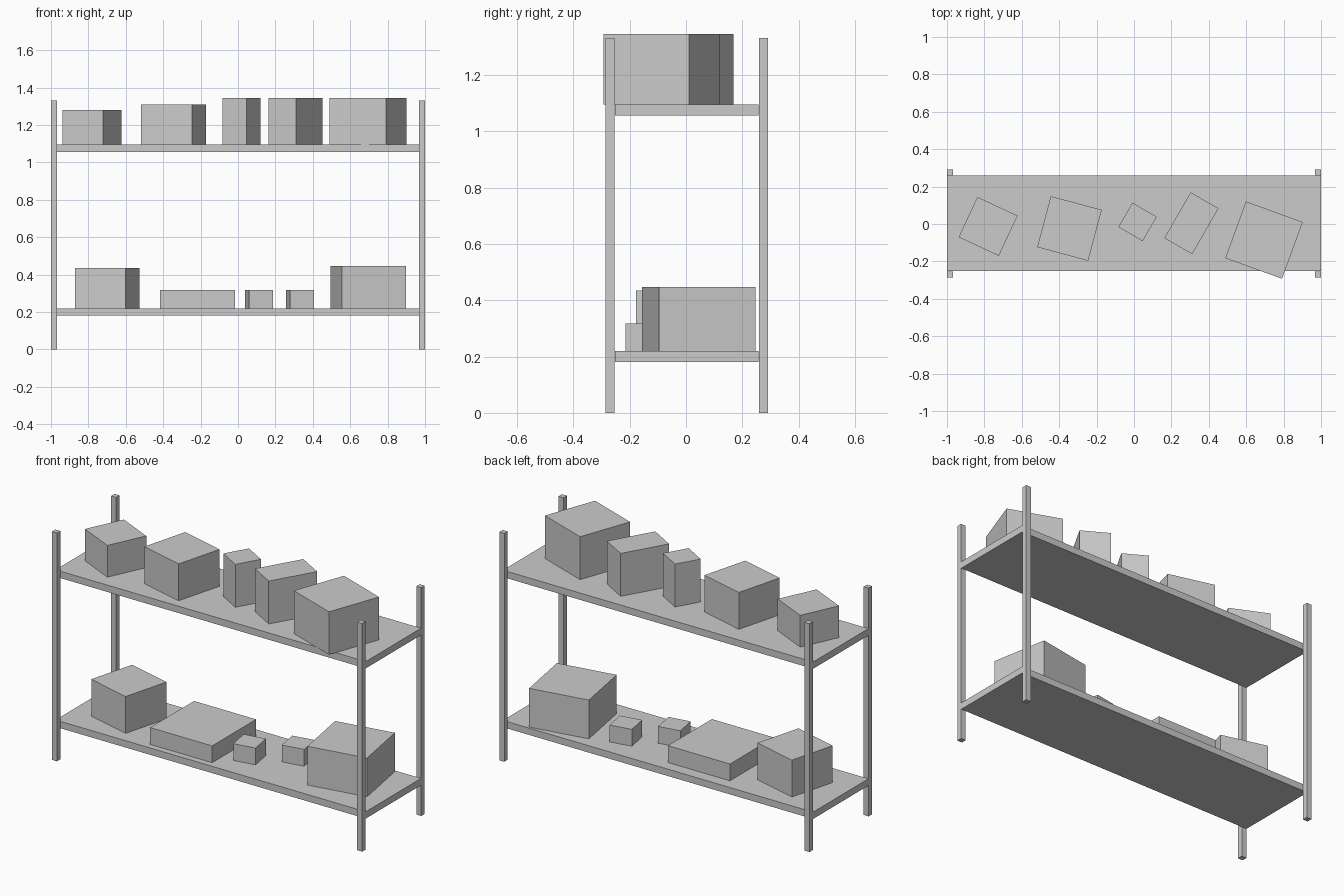
import bpy
from math import radians

default = bpy.data.objects.get("Cube")
if default:
    bpy.data.objects.remove(default, do_unlink=True)

grey = bpy.data.materials.new("plain grey")
grey.use_nodes = True
colour = (0.6, 0.6, 0.6, 1)
grey.diffuse_color = colour
grey.node_tree.nodes["Principled BSDF"].inputs["Base Color"].default_value = colour


def block(name, centre, size, z, turn=0):
    """Box resting at height z, turned about its vertical axis."""
    bpy.ops.mesh.primitive_cube_add(
        size=1, location=(centre[0], centre[1], z + size[2] / 2),
        rotation=(0, 0, radians(turn)))
    ob = bpy.context.object
    ob.name = name
    ob.scale = size
    bpy.ops.object.transform_apply(location=False, rotation=False, scale=True)
    ob.data.materials.append(grey)


# Corner posts
for side, x in (("right", -0.984), ("left", 0.984)):
    for end, y in (("front", -0.269), ("back", 0.275)):
        block(f"{end}_{side}_post", (x, y), (0.032, 0.032, 1.33), 0)

# Shelves
LOWER, UPPER, THICK = 0.22, 1.095, 0.04
for name, top in (("lower_shelf", LOWER), ("upper_shelf", UPPER)):
    block(name, (0, 0.003), (2, 0.51, THICK), top - THICK)

# Boxes on the shelves: centre, size, turn
upper_boxes = [
    ((-0.78, -0.013), (0.237, 0.237, 0.185), -25),
    ((-0.345, -0.024), (0.282, 0.282, 0.215), -15),
    ((0.019, 0.011), (0.15, 0.15, 0.25), -30),
    ((0.307, 0.004), (0.172, 0.282, 0.25), -30),
    ((0.695, -0.086), (0.323, 0.323, 0.25), -20),
]
lower_boxes = [
    ((-0.70, -0.005), (0.282, 0.282, 0.215), -15),
    ((-0.216, -0.013), (0.4, 0.405, 0.098), 0),
    ((0.112, -0.053), (0.13, 0.13, 0.098), 10),
    ((0.332, 0.08), (0.13, 0.13, 0.098), 10),
    ((0.697, 0.046), (0.348, 0.348, 0.226), 10),
]
for level, top, boxes in (("upper", UPPER, upper_boxes), ("lower", LOWER, lower_boxes)):
    for number, (centre, size, turn) in enumerate(boxes, 1):
        block(f"{level}_box_{number}", centre, size, top, turn)
